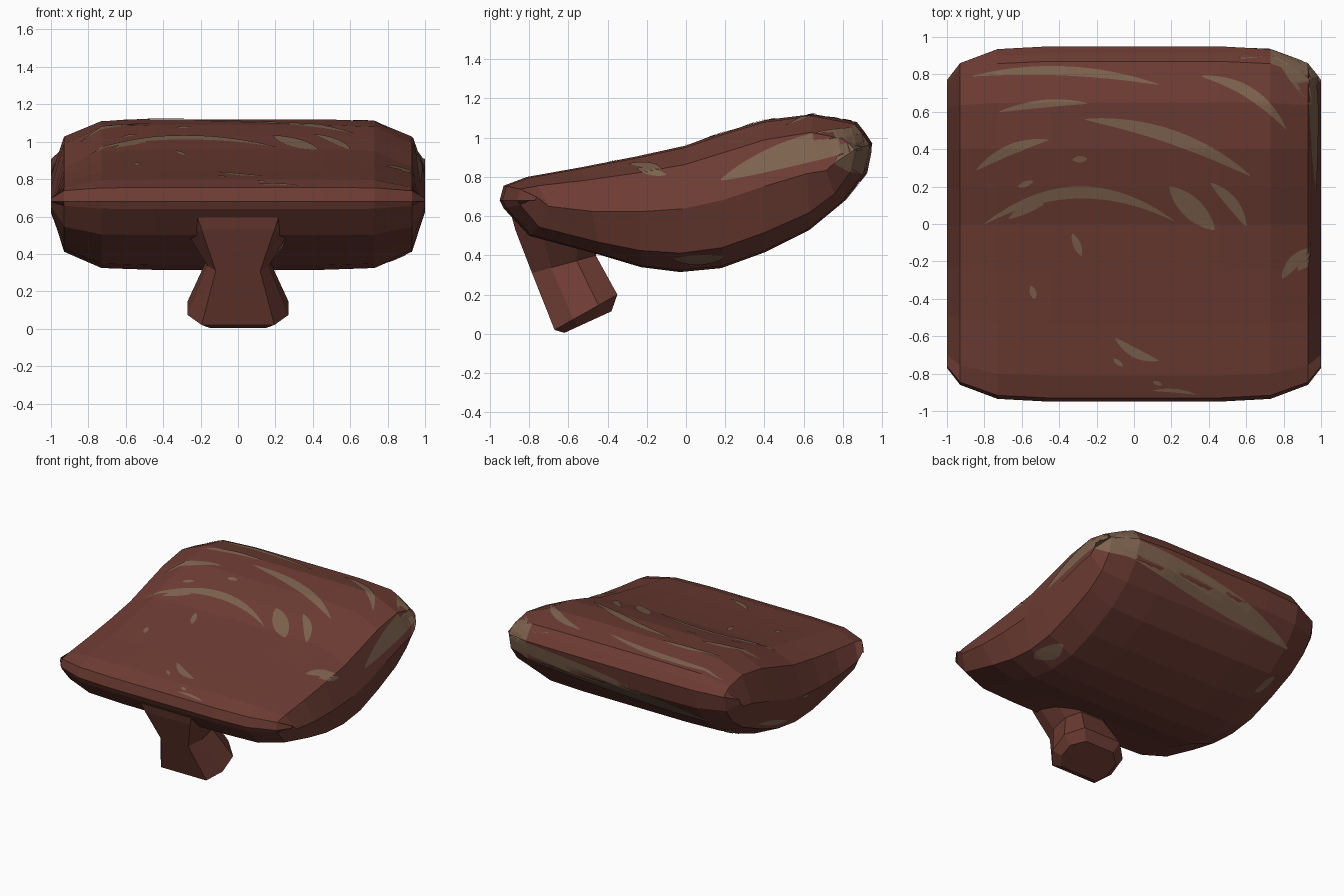
import bpy, bmesh, math
from mathutils import Vector
from mathutils.bvhtree import BVHTree

if "Cube" in bpy.data.objects:
    bpy.data.objects.remove(bpy.data.objects["Cube"])


def material(name, rgb):
    m = bpy.data.materials.new(name)
    m.diffuse_color = (*rgb, 1)
    m.use_nodes = True
    m.node_tree.nodes["Principled BSDF"].inputs["Base Color"].default_value = m.diffuse_color
    return m


RED = material("red_brown", (0.155, 0.046, 0.034))
TAN = material("worn_tan", (0.21, 0.125, 0.078))


def finish(bm, name, mats):
    bmesh.ops.remove_doubles(bm, verts=bm.verts, dist=0.0005)
    bmesh.ops.recalc_face_normals(bm, faces=bm.faces)
    me = bpy.data.meshes.new(name)
    bm.to_mesh(me)
    ob = bpy.data.objects.new(name, me)
    for m in mats:
        me.materials.append(m)
    bpy.context.collection.objects.link(ob)
    return ob


def loft(bm, rings, caps):
    rows = [[bm.verts.new(p) for p in r] for r in rings]
    n = len(rows[0])
    for a, b in zip(rows, rows[1:]):
        for i in range(n):
            j = (i + 1) % n
            bm.faces.new((a[i], a[j], b[j], b[i]))
    if caps:
        bm.faces.new(rows[0])
        bm.faces.new(rows[-1])


# Curved slab: side profile as top/bottom pairs, narrowing to a ridge on each side
PAIRS = [(-.95, .68, -.95, .68), (-.93, .755, -.93, .64), (-.81, .80, -.80, .50),
         (-.53, .85, -.43, .40), (-.25, .905, -.23, .34), (0, .96, -.03, .315),
         (.2, 1.03, .18, .335), (.4, 1.09, .4, .415), (.65, 1.12, .63, .53),
         (.87, 1.08, .80, .67), (.91, 1.03, .92, .82), (.95, .97, .95, .97)]
# x, thickness factor, y extent
COLUMNS = [(0, 1, .95), (.45, 1, .95), (.73, .97, .935), (.93, .70, .86), (1, 0, .77)]


def slab_ring(x, s, ext):
    top, bottom = [], []
    for yt, zt, yb, zb in PAIRS:
        my, mz = (yt + yb) / 2, (zt + zb) / 2
        for y, z, out in ((yt, zt, top), (yb, zb, bottom)):
            y, z = my + s * (y - my), mz + s * (z - mz)
            if abs(y) > .6:
                new = math.copysign(.6 + (abs(y) - .6) * (ext - .6) / .35, y)
                if y > 0:
                    z += (new - y) * .35
                y = new
            out.append(Vector((x, y, z)))
    return top + bottom[-2:0:-1]


cols = [(-x, s, e) for x, s, e in COLUMNS[:0:-1]] + COLUMNS
bm = bmesh.new()
loft(bm, [slab_ring(*c) for c in cols], False)
bmesh.ops.remove_doubles(bm, verts=bm.verts, dist=0.0005)
bmesh.ops.dissolve_degenerate(bm, edges=bm.edges, dist=0.0005)
bmesh.ops.recalc_face_normals(bm, faces=bm.faces)
# worn back right corner
for f in bm.faces:
    c = f.calc_center_median()
    if c.x > .8 and c.y > .8 and c.z > .82 and f.normal.z < .8:
        f.material_index = 1
tree = BVHTree.FromBMesh(bm)
finish(bm, "slab", (RED, TAN))

# Leaning foot that flares into the underside: front y,z / back y,z / half width
bm = bmesh.new()
FOOT = [(-.62, .005, -.38, .115, .21), (-.67, .02, -.35, .20, .27),
        (-.785, .31, -.46, .40, .165), (-.87, .53, -.42, .46, .27),
        (-.90, .64, -.40, .56, .32)]
OUTLINE = [(-.72, 0), (.72, 0), (1, .3), (1, .7), (.6, 1), (-.6, 1), (-1, .7), (-1, .3)]
loft(bm, [[Vector((u * w, fy + t * (by - fy), fz + t * (bz - fz))) for u, t in OUTLINE]
          for fy, fz, by, bz, w in FOOT], True)
finish(bm, "foot", (RED,))


# Worn streaks: thin tapered arcs laid on the slab
def streaks(name, strokes, place, direction):
    bm = bmesh.new()
    steps, across = 24, 3
    for x0, y0, x1, y1, bulge, width in strokes:
        a, b = Vector((x0, y0)), Vector((x1, y1))
        d = (b - a).normalized()
        n = Vector((-d.y, d.x))
        grid = []
        for i in range(steps + 1):
            t = i / steps
            mid = a.lerp(b, t) + n * bulge * 4 * t * (1 - t)
            w = width * max(math.sin(math.pi * t), .02) ** .7
            row = []
            for j in range(across + 1):
                p = mid + n * w * (j / across - .5)
                hit, nor, _, _ = tree.ray_cast(place(p), direction)
                row.append(bm.verts.new(hit + nor * .004) if hit else None)
            grid.append(row)
        for r, q in zip(grid, grid[1:]):
            for j in range(across):
                quad = (r[j], q[j], q[j + 1], r[j + 1])
                if all(quad):
                    bm.faces.new(quad)
    bmesh.ops.delete(bm, geom=[v for v in bm.verts if not v.link_faces], context='VERTS')
    ob = finish(bm, name, (TAN,))
    # keep every plate facing outwards
    for f in ob.data.polygons:
        if f.normal.dot(Vector(direction)) > 0:
            f.flip()


TOP = [(-.86, .79, .13, .745, .05, .05), (-.72, .60, -.25, .645, .02, .04),
       (-.84, .29, -.46, .45, .03, .055), (-.26, .56, .62, .26, .06, .075),
       (.36, .79, .81, .51, .06, .06), (-.80, 0, .21, .02, .16, .065),
       (-.67, .03, -.48, .11, .01, .045), (.19, .20, .43, -.03, .0, .11),
       (.41, .22, .60, -.01, .02, .06), (-.33, .345, -.25, .35, 0, .035),
       (-.33, -.05, -.28, -.17, 0, .04), (-.55, -.33, -.53, -.40, 0, .035),
       (-.10, -.61, .13, -.73, -.02, .05), (-.11, -.72, -.06, -.76, 0, .025),
       (.10, -.84, .15, -.86, 0, .022), (.10, -.89, .33, -.91, .01, .02),
       (.79, -.29, .93, -.13, .01, .06), (-.62, .20, -.54, .23, 0, .03)]
streaks("top_streaks", TOP, lambda p: (p.x, p.y, 2), (0, 0, -1))
RIGHT = [(.18, .785, 1.15, 1.02, .05, .14), (-.25, .84, -.10, .81, 0, .035),
         (-.07, .385, .20, .395, -.01, .05)]
streaks("right_streaks", RIGHT, lambda p: (2, p.x, p.y), (-1, 0, 0))
LEFT = [(.10, .47, .45, .58, 0, .04), (-.1, .60, -.02, .62, 0, .03)]
streaks("left_streaks", LEFT, lambda p: (-2, p.x, p.y), (1, 0, 0))
BACK = [(1.35, .93, -.75, .68, -.03, .17), (-.80, .55, -.72, .46, 0, .05)]
streaks("back_streaks", BACK, lambda p: (p.x, 2, p.y), (0, -1, 0))
